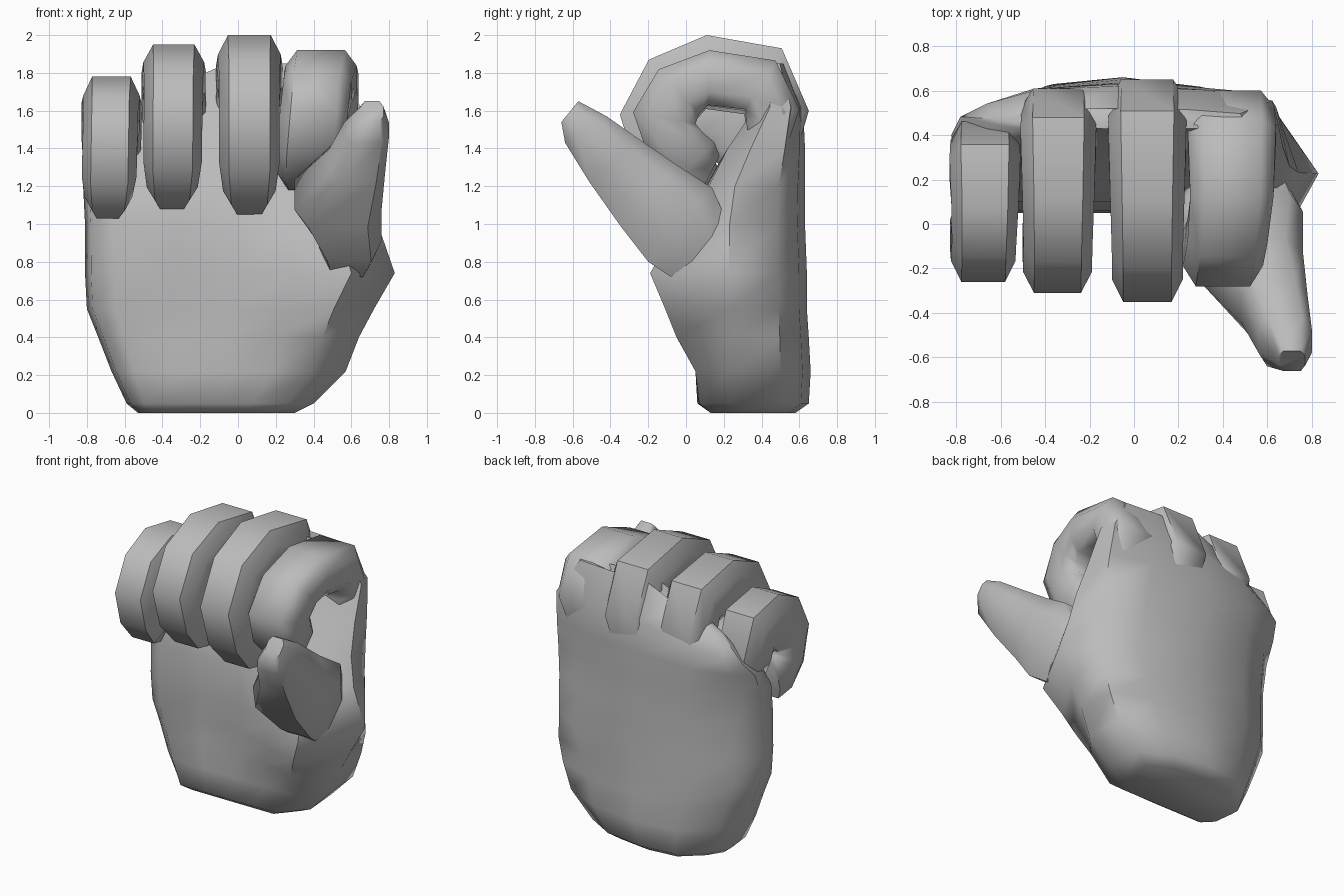
import bpy
import bmesh
import math
from mathutils import Vector

default_cube = bpy.data.objects.get("Cube")
if default_cube:
    bpy.data.objects.remove(default_cube, do_unlink=True)

# One plain grey for the whole hand
grey = bpy.data.materials.new("plain grey")
grey.use_nodes = True
grey_value = (0.5, 0.5, 0.5, 1.0)
grey.diffuse_color = grey_value
grey.node_tree.nodes["Principled BSDF"].inputs["Base Color"].default_value = grey_value


def loft(name, rings, angle):
    """Skin a list of closed rings into one capped, smooth-shaded object."""
    bm = bmesh.new()
    loops = [[bm.verts.new(point) for point in ring] for ring in rings]
    count = len(loops[0])
    for lower, upper in zip(loops, loops[1:]):
        for i in range(count):
            j = (i + 1) % count
            bm.faces.new((lower[i], lower[j], upper[j], upper[i]))
    bm.faces.new(loops[0])
    bm.faces.new(loops[-1])
    bmesh.ops.recalc_face_normals(bm, faces=bm.faces)
    mesh = bpy.data.meshes.new(name)
    bm.to_mesh(mesh)
    bm.free()
    mesh.materials.append(grey)
    obj = bpy.data.objects.new(name, mesh)
    bpy.context.collection.objects.link(obj)
    bpy.ops.object.select_all(action='DESELECT')
    obj.select_set(True)
    bpy.context.view_layer.objects.active = obj
    bpy.ops.object.shade_smooth_by_angle(angle=math.radians(angle))
    return obj


def digit_ring(x, half_width, outer, inner):
    """Eight-sided section spanning an outer and an inner (y, z) point."""
    outer = Vector((x, *outer))
    inner = Vector((x, *inner))
    centre = (outer + inner) / 2
    depth = (outer - inner) / 2
    side = Vector((half_width, 0, 0))
    corners = ((-0.68, 1), (0.68, 1), (1, 0.45), (1, -0.5),
               (0.65, -1), (-0.65, -1), (-1, -0.5), (-1, 0.45))
    return [centre + side * a + depth * b for a, b in corners]


# Palm: a convex back, a flat front and a mound at the root of the thumb
def palm_ring(z, left, right, front, back, mound, drop):
    outline = ((0.1, 0), (0.3, 0), (0.5, 0), (0.68, None), (0.86, None),
               (1, 0.3), (0.98, 0.74), (0.78, 0.93), (0.5, 1), (0.25, 0.95),
               (0.08, 0.68), (0, 0.45), (0.02, 0.15))
    ring = []
    for u, v in outline:
        x = left + (right - left) * u
        if v is None:
            y = mound if u > 0.7 else (mound + front) / 2
        else:
            y = front + (back - front) * v
        if y > 0.4:
            x = min(x, 0.65)
        ring.append((x, y, z - drop * max(0, 0.5 - u)))
    return ring


palm_levels = (
    (0.0, -0.53, 0.30, 0.13, 0.58, 0.13, 0),
    (0.05, -0.59, 0.40, 0.06, 0.65, 0.07, 0),
    (0.22, -0.67, 0.57, 0.05, 0.66, 0.05, 0),
    (0.4, -0.74, 0.64, 0.06, 0.65, -0.05, 0),
    (0.55, -0.8, 0.72, 0.06, 0.64, -0.11, 0),
    (0.74, -0.81, 0.83, 0.05, 0.64, -0.19, 0),
    (1.0, -0.81, 0.74, 0.06, 0.63, -0.04, 0),
    (1.2, -0.82, 0.7, 0.1, 0.63, 0.12, 0),
    (1.4, -0.82, 0.67, 0.22, 0.63, 0.22, 0.1),
    (1.62, -0.78, 0.65, 0.37, 0.62, 0.37, 0.35),
    (1.85, -0.62, 0.5, 0.43, 0.52, 0.43, 0.5),
)
loft("palm", [palm_ring(*level) for level in palm_levels], 55)

# Curled finger: outer and inner (y, z) points from knuckle to fingertip
curl = (
    ((0.53, 1.25), (0.4, 1.3)),
    ((0.63, 1.6), (0.37, 1.52)),
    ((0.49, 1.93), (0.36, 1.64)),
    ((0.10, 2.0), (0.07, 1.68)),
    ((-0.2, 1.87), (0.0, 1.6)),
    ((-0.35, 1.58), (-0.03, 1.51)),
    ((-0.26, 1.28), (0.03, 1.43)),
    ((-0.1, 1.1), (0.12, 1.34)),
    ((0.06, 1.05), (0.16, 1.22)),
)
width_scale = (0.75, 1.07, 1.1, 1.04, 1, 1, 1, 0.87, 0.6)
curl_centre = Vector((0.16, 1.47))


def finger(name, x, tip_x, half_width, back, front, top, bottom, clench):
    def fit(point):
        y, z = point
        return (back + (y - 0.63) * (back - front) / 0.98,
                top - (2 - z) * (top - bottom) / 0.95)

    rings = []
    for i, (outer, inner) in enumerate(curl):
        t = max(0, i - 3) / (len(curl) - 4)
        tight = Vector(inner).lerp(curl_centre, clench)
        rings.append(digit_ring(x + (tip_x - x) * t, half_width * width_scale[i],
                                fit(outer), fit(tight)))
    loft(name, rings, 55)


finger("little_finger", -0.67, -0.69, 0.145, 0.46, -0.26, 1.78, 1.03, 0.75)
finger("ring_finger", -0.34, -0.35, 0.155, 0.61, -0.31, 1.95, 1.08, 0.25)
finger("middle_finger", 0.06, 0.06, 0.16, 0.65, -0.35, 2.0, 1.05, 0.25)
finger("index_finger", 0.44, 0.34, 0.18, 0.6, -0.28, 1.92, 1.18, 0.25)

# Thumb: x, half width, outer and inner (y, z) points from root to tip
thumb_sections = (
    (0.58, 0.12, (-0.08, 0.72), (0.24, 0.96)),
    (0.59, 0.17, (-0.2, 0.8), (0.14, 1.19)),
    (0.53, 0.23, (-0.34, 0.98), (-0.06, 1.32)),
    (0.63, 0.15, (-0.51, 1.22), (-0.25, 1.45)),
    (0.68, 0.12, (-0.64, 1.43), (-0.42, 1.57)),
    (0.71, 0.06, (-0.66, 1.54), (-0.57, 1.65)),
)
loft("thumb", [digit_ring(*section) for section in thumb_sections], 60)
